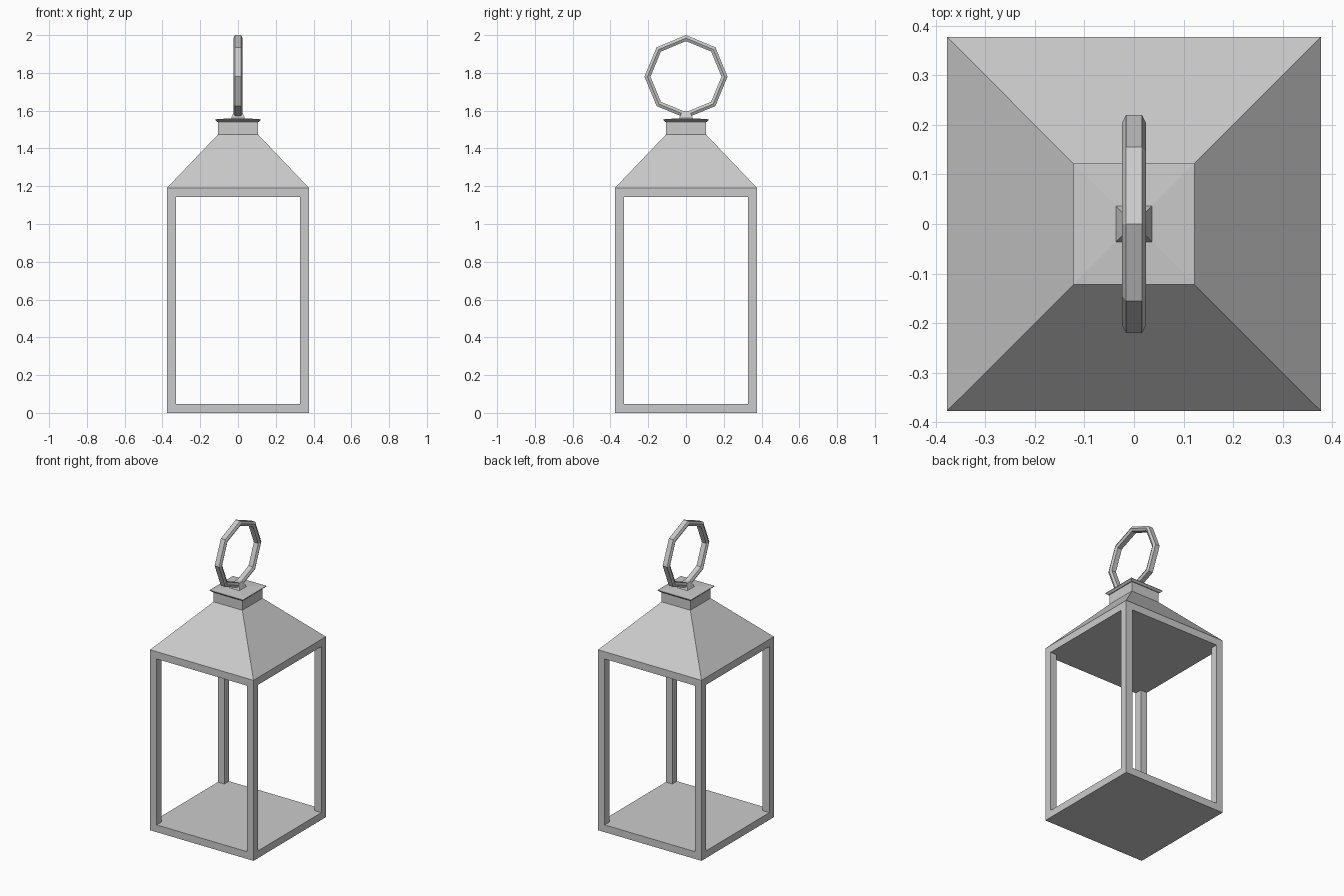
import bpy, bmesh
from math import pi, sin, cos
from mathutils import Vector

if "Cube" in bpy.data.objects:
    bpy.data.objects.remove(bpy.data.objects["Cube"])


def make_object(name, bm):
    bmesh.ops.recalc_face_normals(bm, faces=bm.faces)
    mesh = bpy.data.meshes.new(name)
    bm.to_mesh(mesh)
    bm.free()
    ob = bpy.data.objects.new(name, mesh)
    bpy.context.collection.objects.link(ob)
    return ob


def box(name, size, centre_z):
    bm = bmesh.new()
    bmesh.ops.create_cube(bm, size=1)
    bmesh.ops.scale(bm, vec=size, verts=bm.verts)
    bmesh.ops.translate(bm, vec=(0, 0, centre_z), verts=bm.verts)
    return make_object(name, bm)


def square_loft(name, profile):
    """Stack of square sections given as (half width, height)."""
    bm = bmesh.new()
    rings = [[bm.verts.new((sx * h, sy * h, z))
              for sx, sy in ((-1, -1), (1, -1), (1, 1), (-1, 1))]
             for h, z in profile]
    for a, b in zip(rings, rings[1:]):
        for i in range(4):
            j = (i + 1) % 4
            bm.faces.new((a[i], a[j], b[j], b[i]))
    bm.faces.new(rings[0][::-1])
    bm.faces.new(rings[-1])
    return make_object(name, bm)


# Lantern body: solid block with openings through both directions
HALF, HEIGHT, BAR = 0.377, 1.19, 0.048
body = box("lantern_frame", (2 * HALF, 2 * HALF, HEIGHT), HEIGHT / 2)
opening = 2 * (HALF - BAR)
for axis in range(2):
    size = [opening, opening, HEIGHT - 2 * BAR]
    size[axis] = 2
    cutter = box("opening_cutter", size, HEIGHT / 2)
    cutter.hide_render = True
    mod = body.modifiers.new("opening", 'BOOLEAN')
    mod.operation = 'DIFFERENCE'
    mod.solver = 'EXACT'
    mod.object = cutter
    bpy.context.view_layer.objects.active = body
    bpy.ops.object.modifier_apply(modifier=mod.name)
    bpy.data.objects.remove(cutter)

# Sloped roof with its straight neck
square_loft("roof", [(HALF, HEIGHT), (0.105, 1.475), (0.105, 1.542)])

# Thin flared cap, and the lug holding the ring
square_loft("cap", [(0.11, 1.54), (0.122, 1.551), (0.122, 1.554), (0.036, 1.56)])
square_loft("ring_lug", [(0.038, 1.557), (0.02, 1.597)])

# Eight-sided carrying ring with a six-sided section (x, radial offset)
SIDES, RADIUS, CENTRE_Z = 8, 0.204, 1.78
section = [(0.024, 0), (0.016, 0.016), (-0.016, 0.016),
           (-0.024, 0), (-0.016, -0.016), (0.016, -0.016)]
bm = bmesh.new()
loops = []
for k in range(SIDES):
    a = 2 * pi * k / SIDES
    loops.append([bm.verts.new(Vector((x, (RADIUS + r) * cos(a),
                                       CENTRE_Z + (RADIUS + r) * sin(a))))
                  for x, r in section])
for k in range(SIDES):
    a, b = loops[k], loops[(k + 1) % SIDES]
    for i in range(6):
        j = (i + 1) % 6
        bm.faces.new((a[i], a[j], b[j], b[i]))
make_object("carrying_ring", bm)
